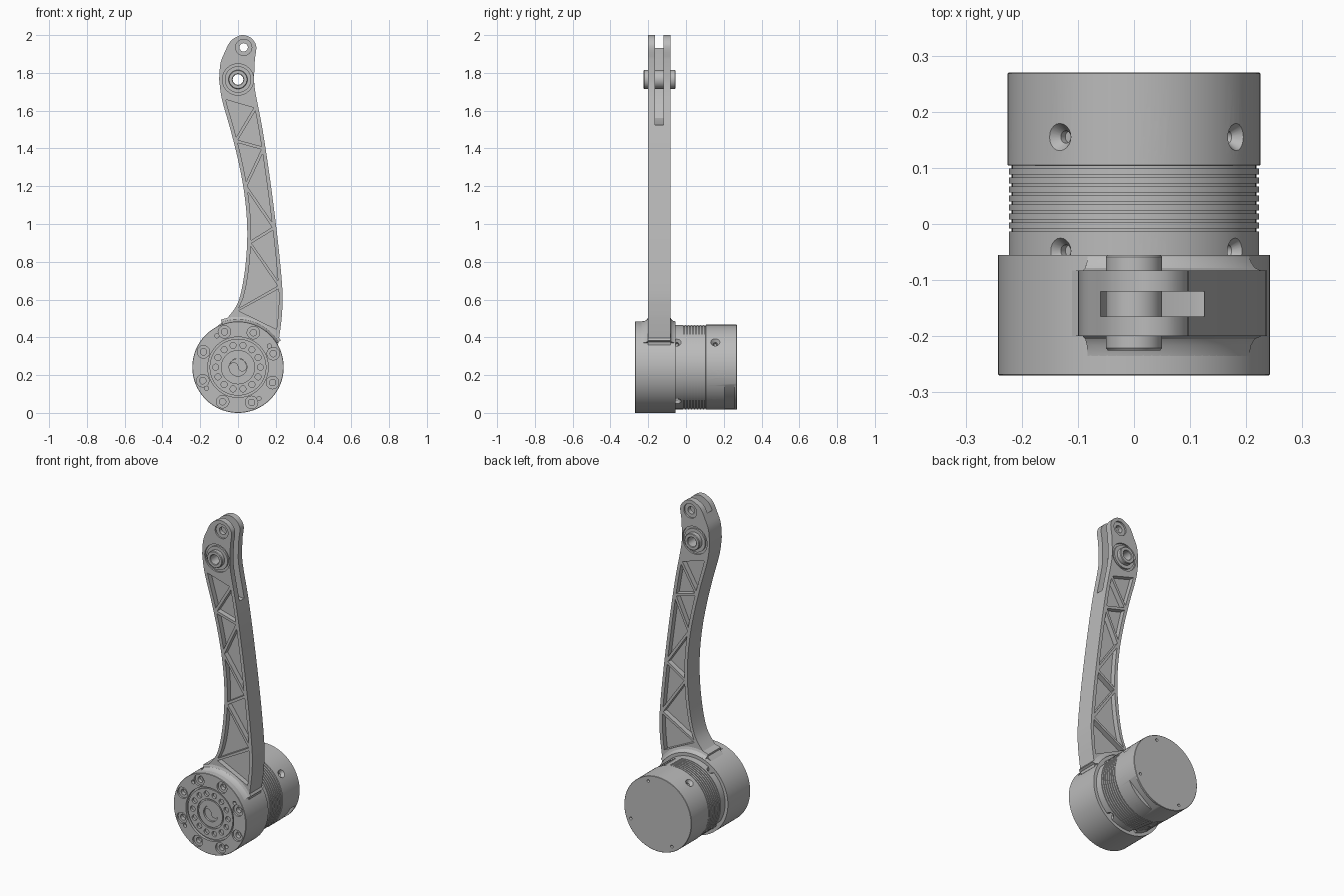
import bpy, bmesh
from math import sin, cos, radians, pi, hypot
from mathutils import Matrix, Vector

cube = bpy.data.objects.get("Cube")
if cube:
    bpy.data.objects.remove(cube)

AXIS_Z = 0.242          # height of the motor axis
HUB_R = 0.242
MOTOR_R = 0.223
ARM_FRONT, ARM_BACK = -0.2, -0.083

steel = bpy.data.materials.new("machined_grey")
steel.use_nodes = True
grey = (0.5, 0.5, 0.5, 1)
steel.diffuse_color = grey
steel.node_tree.nodes["Principled BSDF"].inputs["Base Color"].default_value = grey


def lathe(bm, profile, x=0, z=0, steps=32, start=0, sweep=2 * pi, matrix=None):
    """Revolve (radius, y) points about the y axis."""
    part = bmesh.new()
    verts = [part.verts.new((r * cos(start), y, r * sin(start))) for r, y in profile]
    edges = [part.edges.new(pair) for pair in zip(verts, verts[1:])]
    bmesh.ops.spin(part, geom=verts + edges, cent=(0, 0, 0), axis=(0, -1, 0),
                   angle=sweep, steps=steps)
    bmesh.ops.remove_doubles(part, verts=part.verts, dist=1e-5)
    bmesh.ops.holes_fill(part, edges=part.edges, sides=0)
    part.transform(matrix or Matrix.Translation((x, 0, z)))
    merge(bm, part)


def prism(bm, points, y0, y1):
    """Extrude an outline of (x, z) points along y."""
    part = bmesh.new()
    face = part.faces.new([part.verts.new((x, y0, z)) for x, z in points])
    new = bmesh.ops.extrude_face_region(part, geom=[face])["geom"]
    bmesh.ops.translate(part, vec=(0, y1 - y0, 0),
                        verts=[g for g in new if isinstance(g, bmesh.types.BMVert)])
    merge(bm, part)


def merge(bm, part):
    bmesh.ops.recalc_face_normals(part, faces=part.faces)
    temp = bpy.data.meshes.new("temp")
    part.to_mesh(temp)
    part.free()
    bm.from_mesh(temp)
    bpy.data.meshes.remove(temp)


def add(name, bm):
    mesh = bpy.data.meshes.new(name)
    bm.to_mesh(mesh)
    bm.free()
    mesh.materials.append(steel)
    ob = bpy.data.objects.new(name, mesh)
    bpy.context.collection.objects.link(ob)
    return ob


def cut(ob, bm):
    """Subtract a cutter and bake the result."""
    cutter = add("cutter", bm)
    cutter.hide_render = True
    mod = ob.modifiers.new("cut", "BOOLEAN")
    mod.operation, mod.solver, mod.object = "DIFFERENCE", "EXACT", cutter
    graph = bpy.context.evaluated_depsgraph_get()
    mesh = bpy.data.meshes.new_from_object(ob.evaluated_get(graph))
    ob.modifiers.clear()
    ob.data = mesh
    bpy.data.objects.remove(cutter)


def smooth_line(pts, n=5):
    """Catmull-Rom curve through the points."""
    p = [Vector(q) for q in [pts[0]] + pts + [pts[-1]]]
    out = []
    for a, b, c, d in zip(p, p[1:], p[2:], p[3:]):
        for i in range(n):
            t = i / n
            out.append((2 * b + (c - a) * t + (2 * a - 5 * b + 4 * c - d) * t ** 2
                        + (3 * b - a - 3 * c + d) * t ** 3) / 2)
    return out + [p[-1]]


def polar(r, degrees):
    return r * cos(radians(degrees)), AXIS_Z + r * sin(radians(degrees))


# Hub housing with stepped output face
bm = bmesh.new()
lathe(bm, [(0, -.25), (.047, -.25), (.047, -.262), (.08, -.262), (.08, -.255),
           (.088, -.255), (.088, -.264), (.15, -.264), (.15, -.254), (.16, -.254),
           (.16, -.27), (.24, -.27), (HUB_R, -.268), (HUB_R, -.055), (0, -.055)],
      z=AXIS_Z, steps=96)
housing = add("hub_housing", bm)

# Bolt, dowel and output-flange holes
bm = bmesh.new()
for k in range(8):
    x, z = polar(.2, 21 + 45 * k)
    lathe(bm, [(0, -.3), (.033, -.3), (.033, -.258), (.017, -.258), (.017, -.235), (0, -.235)], x, z)
for k in range(4):
    x, z = polar(.2, 34 + 90 * k)
    lathe(bm, [(0, -.3), (.011, -.3), (.011, -.25), (0, -.25)], x, z, 16)
for k in range(14):
    x, z = polar(.118, 360 / 14 * k)
    lathe(bm, [(0, -.3), (.016, -.3), (.016, -.25), (0, -.25)], x, z, 20)
cut(housing, bm)

# Swirl insert in the centre of the output
bm = bmesh.new()
swirl = [polar(.046, a) for a in range(0, 181, 12)]
for side, turn in ((-1, 1), (1, -1)):
    for a in range(20, 180, 20):
        t = radians(180 - a)
        swirl.append((side * .023 + .023 * cos(t), AXIS_Z + turn * .023 * sin(t)))
prism(bm, swirl, -.252, -.258)
add("swirl_insert", bm)

# Motor body with cooling grooves
profile = [(0, -.08), (MOTOR_R, -.08)]
for k in range(8):
    y = -.013 + .016 * k
    profile += [(MOTOR_R, y), (MOTOR_R - .005, y), (MOTOR_R - .005, y + .005), (MOTOR_R, y + .005)]
profile += [(.225, .105), (.225, .268), (.223, .27), (0, .27)]
bm = bmesh.new()
lathe(bm, profile, z=AXIS_Z, steps=96)
motor = add("motor_body", bm)

# Countersunk radial screws, rear screws and connector notch
bm = bmesh.new()
for y in (-.048, .155):
    for k in range(8):
        place = (Matrix.Translation((0, 0, AXIS_Z)) @ Matrix.Rotation(radians(9 + 45 * k), 4, "Y")
                 @ Matrix.Translation((0, y, MOTOR_R)) @ Matrix.Rotation(pi / 2, 4, "X"))
        lathe(bm, [(0, -.03), (.011, -.03), (.011, -.016), (.023, 0), (.03, .01), (0, .01)],
              steps=20, matrix=place)
for a in (71, 338, 241):
    x, z = polar(.195, a)
    lathe(bm, [(0, .25), (.006, .25), (.006, .263), (.012, .28), (0, .28)], x, z, 16)
prism(bm, [polar(hypot(.2, .12), -83), polar(.3, -80), polar(.3, -24), polar(hypot(.2, .12), -21)],
      .205, .258)
cut(motor, bm)

# Curved arm outline
left = smooth_line([(-.13, .44), (-.09, .475), (-.05, .51), (0, .585), (.03, .71), (.047, .87),
                    (.047, 1.025), (.03, 1.185), (0, 1.34), (-.04, 1.5), (-.085, 1.66), (-.1, 1.766)])
tip = smooth_line([(-.1, 1.766), (-.093, 1.85), (-.07, 1.91), (-.04, 1.967), (0, 1.994),
                   (.03, 2), (.065, 1.988), (.09, 1.96), (.097, 1.93), (.09, 1.88)])
right = smooth_line([(.09, 1.88), (.086, 1.8), (.09, 1.71), (.13, 1.5), (.17, 1.235), (.21, .92),
                     (.235, .655), (.234, .54), (.225, .45), (.212, .36)])
bm = bmesh.new()
prism(bm, left + tip[1:] + right[1:] + [(.1, .3), (-.1, .35)], ARM_FRONT, ARM_BACK)
arm = add("arm", bm)


def rail(side, z, margin=.02):
    """Inner edge of the arm's side rail at a height."""
    line = left if side < 0 else right[::-1]
    for a, b in zip(line, line[1:]):
        if a[1] <= z <= b[1]:
            return a[0] + (b[0] - a[0]) * (z - a[1]) / (b[1] - a[1]) - side * margin


# Truss pockets on both faces, between zigzag struts
nodes = [(1, .43), (-1, .54), (1, .67), (-1, .9), (1, .98), (-1, 1.2),
         (1, 1.4), (-1, 1.44), (1, 1.62), (-1, 1.67)]
bm = bmesh.new()
for a, b, c in zip(nodes, nodes[1:], nodes[2:]):
    p, q, r = [Vector((rail(s, z, .012), z)) for s, z in (a, b, c)]
    lp, lq, lr = (q - r).length, (r - p).length, (p - q).length
    centre = (p * lp + q * lq + r * lr) / (lp + lq + lr)
    inradius = abs((q - p).cross(r - p)) / (lp + lq + lr)
    p, q, r = [centre + (v - centre) * (1 - .008 / inradius) for v in (p, q, r)]
    edge = [p[1] + (r[1] - p[1]) * i / 6 for i in range(7)]
    outline = [(rail(a[0], z), z) for z in edge] + [q]
    prism(bm, outline, ARM_FRONT - .02, ARM_FRONT + .031)
    prism(bm, outline, ARM_BACK + .02, ARM_BACK - .031)
cut(arm, bm)

# Pin bores with counterbores
bm = bmesh.new()
for x, z, bore, recess in ((0, 1.765, .045, .083), (.03, 1.935, .022, .043)):
    lathe(bm, [(0, -.3), (recess, -.3), (recess, ARM_FRONT + .01), (bore, ARM_FRONT + .01),
               (bore, ARM_BACK - .01), (recess, ARM_BACK - .01), (recess, 0), (0, 0)], x, z, 40)
cut(arm, bm)

# Fork slot open to the tip and the right edge
bm = bmesh.new()
prism(bm, [(-.06, 2.1), (-.06, 1.76), (-.035, 1.64), (.02, 1.56), (.1, 1.525), (.3, 1.525), (.3, 2.1)],
      -.165, -.12)
cut(arm, bm)

# Flared root where the arm meets the hub
bm = bmesh.new()
lathe(bm, [(.22, -.235), (.242, -.235), (.246, -.216), (.254, -.205), (.267, -.2), (.267, -.083),
           (.254, -.078), (.246, -.068), (.242, -.058), (.22, -.058), (.22, -.235)],
      z=AXIS_Z, steps=24, start=radians(32), sweep=radians(78))
add("arm_root_flare", bm)

# Hollow pivot pin with collars
bm = bmesh.new()
lathe(bm, [(.028, -.222), (.031, -.225), (.047, -.225), (.05, -.221), (.05, -.059), (.047, -.055),
           (.031, -.055), (.028, -.058), (.028, -.222)], z=1.765, steps=48)
for y in (ARM_FRONT, ARM_BACK - .01):
    lathe(bm, [(.049, y), (.07, y), (.07, y + .01), (.049, y + .01), (.049, y)], z=1.765, steps=48)
add("pivot_pin", bm)

# Smooth round surfaces, keep machined edges crisp
bpy.ops.object.select_all(action="DESELECT")
for ob in bpy.context.scene.objects:
    if ob.type == "MESH" and steel.name in ob.data.materials:
        ob.select_set(True)
        bpy.context.view_layer.objects.active = ob
bpy.ops.object.shade_smooth_by_angle(angle=radians(30))
